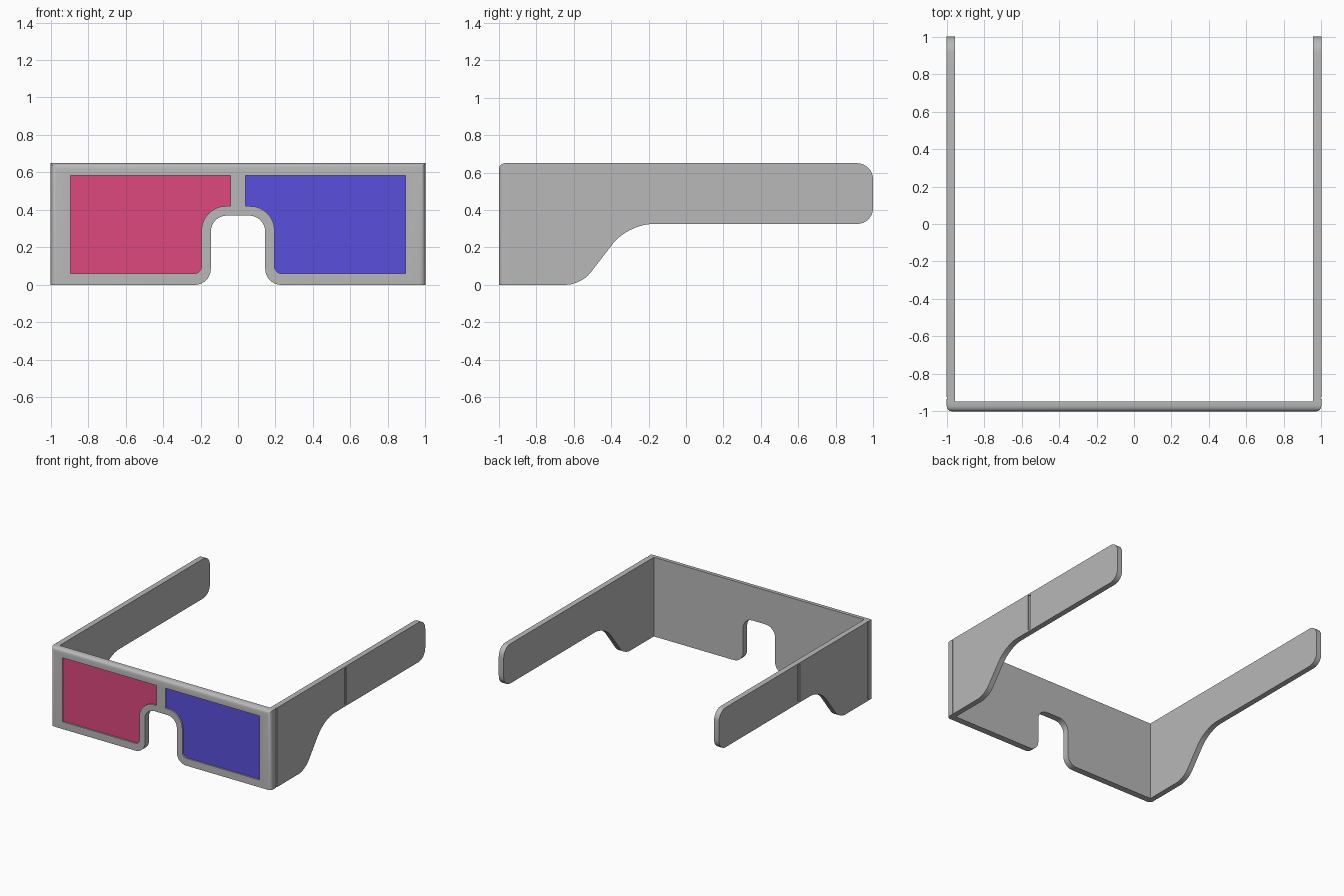
import bpy
import bmesh
import math
from mathutils import Vector

if "Cube" in bpy.data.objects:
    bpy.data.objects.remove(bpy.data.objects["Cube"], do_unlink=True)


def make_material(name, rgb):
    mat = bpy.data.materials.new(name)
    mat.use_nodes = True
    mat.diffuse_color = (*rgb, 1)
    mat.node_tree.nodes["Principled BSDF"].inputs["Base Color"].default_value = (*rgb, 1)
    return mat


card = make_material("grey card", (0.48, 0.48, 0.48))
red = make_material("red film", (0.72, 0.065, 0.2))
blue = make_material("blue film", (0.1, 0.08, 0.72))


def rounded(corners, steps=8):
    """Outline from corners (u, z, tangent length), each rounded by a curve."""
    points = []
    for i, (u, z, r) in enumerate(corners):
        corner = Vector((u, z))
        if not r:
            points.append(corner)
            continue
        before = Vector(corners[i - 1][:2])
        after = Vector(corners[(i + 1) % len(corners)][:2])
        a = (before - corner).normalized() * r
        b = (after - corner).normalized() * r
        for s in range(steps + 1):
            t = s / steps
            k = 0.45
            wa = (1 - t) ** 3 + 3 * k * t * (1 - t) ** 2
            wb = t ** 3 + 3 * k * t * t * (1 - t)
            points.append(corner + a * wa + b * wb)
    return points


def slab(name, outline, axis, start, end, mat):
    """Extrude a (u, z) outline along x or y."""
    bm = bmesh.new()
    verts = [bm.verts.new((start, p[0], p[1]) if axis == "x" else (p[0], start, p[1]))
             for p in outline]
    face = bm.faces.new(verts)
    extruded = bmesh.ops.extrude_face_region(bm, geom=[face])["geom"]
    shift = (end - start, 0, 0) if axis == "x" else (0, end - start, 0)
    bmesh.ops.translate(bm, vec=shift,
                        verts=[g for g in extruded if isinstance(g, bmesh.types.BMVert)])
    bmesh.ops.recalc_face_normals(bm, faces=bm.faces)
    mesh = bpy.data.meshes.new(name)
    bm.to_mesh(mesh)
    bm.free()
    mesh.materials.append(mat)
    obj = bpy.data.objects.new(name, mesh)
    bpy.context.collection.objects.link(obj)
    return obj


def activate(obj):
    bpy.ops.object.select_all(action="DESELECT")
    obj.select_set(True)
    bpy.context.view_layer.objects.active = obj


def cut(obj, cutter):
    """Carve the cutter out of the object and discard it."""
    cutter.hide_render = True
    mod = obj.modifiers.new("cut", "BOOLEAN")
    mod.operation = "DIFFERENCE"
    mod.solver = "EXACT"
    mod.object = cutter
    activate(obj)
    bpy.ops.object.modifier_apply(modifier=mod.name)
    bpy.data.objects.remove(cutter, do_unlink=True)


def smooth(obj):
    activate(obj)
    bpy.ops.object.shade_smooth_by_angle(angle=math.radians(30))


def box(u0, u1, z0, z1):
    return [(u0, z0), (u1, z0), (u1, z1), (u0, z1)]


TOP = 0.65
BACK = -0.947   # rear face of the front panel

# Front panel with nose notch
front_outline = rounded([
    (-1, 0, 0), (-0.145, 0, 0.085), (-0.145, 0.37, 0.085),
    (0.145, 0.37, 0.085), (0.145, 0, 0.085), (1, 0, 0), (1, TOP, 0), (-1, TOP, 0)])
front = slab("front_frame", front_outline, "y", -1, BACK, card)

# Rounded outer folds of the front panel
bm = bmesh.new()
bm.from_mesh(front.data)
folds = [e for e in bm.edges
         if all(abs(v.co.x) > 0.999 and v.co.y < -0.999 for v in e.verts)]
bmesh.ops.bevel(bm, geom=folds, offset=0.03, segments=4, profile=0.5, affect="EDGES")
bm.to_mesh(front.data)
bm.free()

# Lens recesses and coloured films
lens_outline = rounded([
    (0.895, 0.06, 0), (0.895, 0.585, 0), (0.04, 0.585, 0),
    (0.04, 0.42, 0), (0.195, 0.42, 0.13), (0.195, 0.06, 0.04)])
for side, name, film in ((1, "left_lens", blue), (-1, "right_lens", red)):
    outline = [(side * p[0], p[1]) for p in lens_outline]
    cut(front, slab("lens_cutter", outline, "y", -1.05, -0.985, card))
    slab(name, outline, "y", -0.988, -0.983, film)
smooth(front)

# Arms with a fold crease and a slot on the outside
arm_outline = rounded([
    (BACK, 0, 0), (-0.56, 0, 0.08), (-0.31, 0.325, 0.13),
    (1, 0.325, 0.085), (1, TOP, 0.085), (BACK, TOP, 0)])
for side, name in ((1, "left_arm"), (-1, "right_arm")):
    arm = slab(name, arm_outline, "x", side * 0.955, side, card)
    cut(arm, slab("crease_cutter", box(-0.935, -0.924, -0.1, 0.75),
                  "x", side * 0.994, side * 1.05, card))
    cut(arm, slab("slot_cutter", box(-0.047, -0.022, 0.34, 0.637),
                  "x", side * 0.992, side * 1.05, card))
    smooth(arm)
